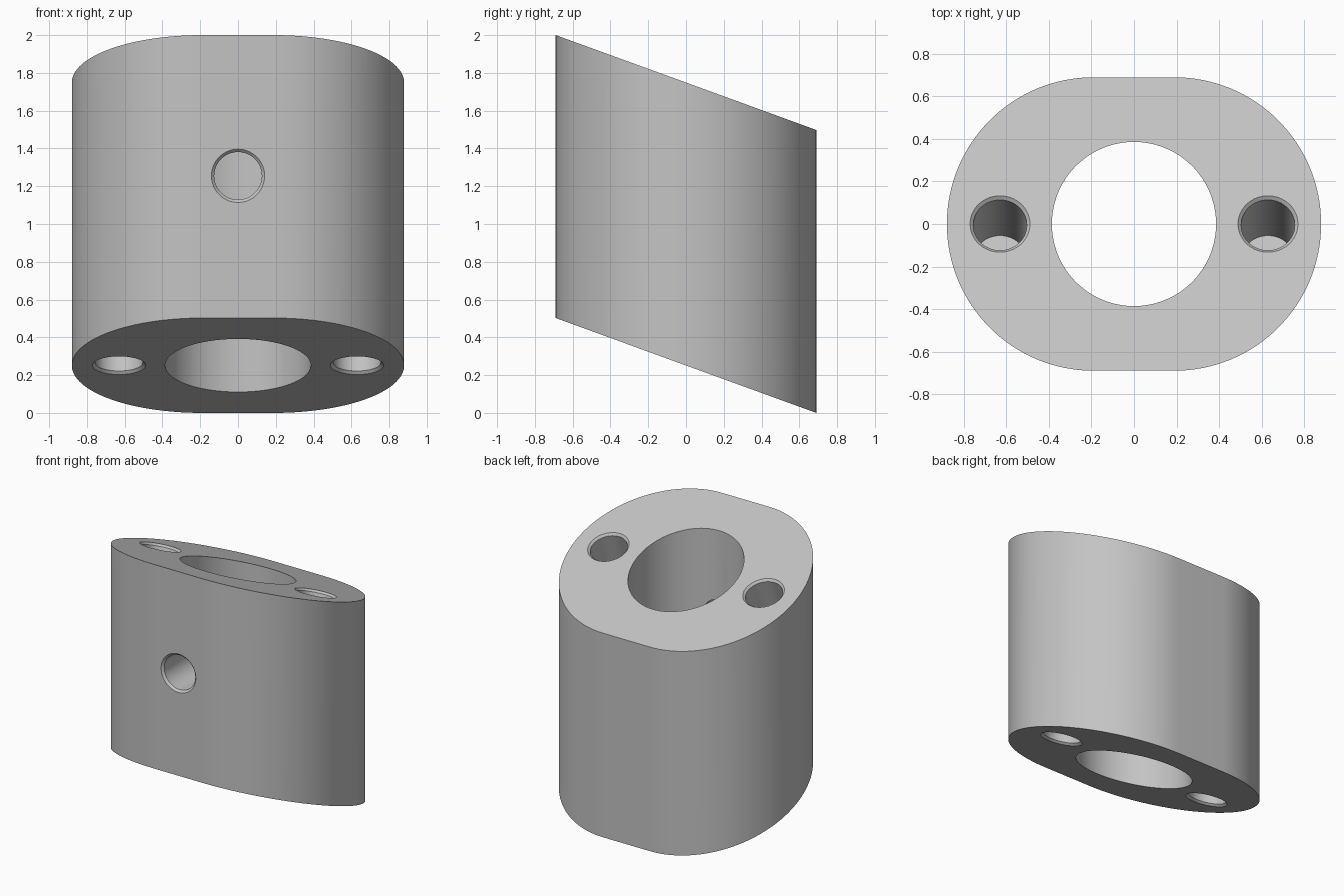
import bpy
import bmesh
from math import radians, tan, cos, sin, pi
from mathutils import Matrix, Vector

if "Cube" in bpy.data.objects:
    bpy.data.objects.remove(bpy.data.objects["Cube"])

TILT = radians(20)
HALF_DEPTH, FLAT = 0.69, 0.19
HEIGHT = 2 - 2 * HALF_DEPTH * tan(TILT)
LOW_MID = HALF_DEPTH * tan(TILT)      # underside height on the centre line
HOLE, RIM, CHAMFER = 0.126, 0.141, 0.015

grey = bpy.data.materials.new("plain grey")
grey.use_nodes = True
grey.diffuse_color = (0.55, 0.55, 0.55, 1)
grey.node_tree.nodes["Principled BSDF"].inputs["Base Color"].default_value = (0.55, 0.55, 0.55, 1)


def make_object(name, bm):
    bmesh.ops.recalc_face_normals(bm, faces=bm.faces)
    mesh = bpy.data.meshes.new(name)
    bm.to_mesh(mesh)
    bm.free()
    mesh.materials.append(grey)
    obj = bpy.data.objects.new(name, mesh)
    bpy.context.collection.objects.link(obj)
    return obj


def lathe(name, profile, matrix, segments=64):
    """Solid of (radius, height) rings, placed by a matrix."""
    bm = bmesh.new()
    rings = []
    for r, z in profile:
        rings.append([bm.verts.new(matrix @ Vector((r * cos(2 * pi * i / segments),
                                                    r * sin(2 * pi * i / segments), z)))
                      for i in range(segments)])
    for a, b in zip(rings, rings[1:]):
        for i in range(segments):
            j = (i + 1) % segments
            bm.faces.new((a[i], a[j], b[j], b[i]))
    bm.faces.new(rings[0])
    bm.faces.new(rings[-1])
    return make_object(name, bm)


def drill(name, place, turn, depth):
    """Chamfered hole cutter going down its local -z from the surface."""
    slope = (RIM - HOLE) / CHAMFER
    over = 0.03
    profile = [(HOLE, -depth), (HOLE, -CHAMFER), (RIM + slope * over, over)]
    return lathe(name, profile, Matrix.Translation(place) @ Matrix.Rotation(turn, 4, "X"))


# Body: rounded outline, raised straight up between two sloping ends
bm = bmesh.new()
steps = 64
outline = []
for side, start in ((1, -pi / 2), (-1, pi / 2)):
    for i in range(steps + 1):
        a = start + pi * i / steps
        outline.append((side * FLAT + HALF_DEPTH * cos(a), HALF_DEPTH * sin(a)))
base = bm.faces.new([bm.verts.new((x, y, LOW_MID - y * tan(TILT))) for x, y in outline])
top = bmesh.ops.extrude_face_region(bm, geom=[base], use_keep_orig=True)
bmesh.ops.translate(bm, vec=(0, 0, HEIGHT),
                    verts=[v for v in top["geom"] if isinstance(v, bmesh.types.BMVert)])
body = make_object("sloped_block", bm)

# Cutters: vertical bore, front cross hole, blind holes square to each sloping end
cutters = [lathe("bore_cutter", [(0.386, -0.5), (0.386, 2.5)], Matrix(), 128),
           drill("front_hole_cutter", (0, -HALF_DEPTH, 1.255), pi / 2, 0.6)]
for label, x in (("left", 0.63), ("right", -0.63)):
    cutters.append(drill(label + "_top_hole_cutter", (x, 0, LOW_MID + HEIGHT), -TILT, 0.505))
    cutters.append(drill(label + "_bottom_hole_cutter", (x, 0, LOW_MID), pi - TILT, 0.505))

for cutter in cutters:
    cut = body.modifiers.new(cutter.name, "BOOLEAN")
    cut.operation = "DIFFERENCE"
    cut.solver = "EXACT"
    cut.object = cutter

# Apply the cuts, then remove the cutters
bpy.ops.object.select_all(action="DESELECT")
bpy.context.view_layer.objects.active = body
body.select_set(True)
for cutter in cutters:
    bpy.ops.object.modifier_apply(modifier=cutter.name)
    bpy.data.objects.remove(cutter)

bpy.ops.object.shade_smooth_by_angle(angle=radians(30))
